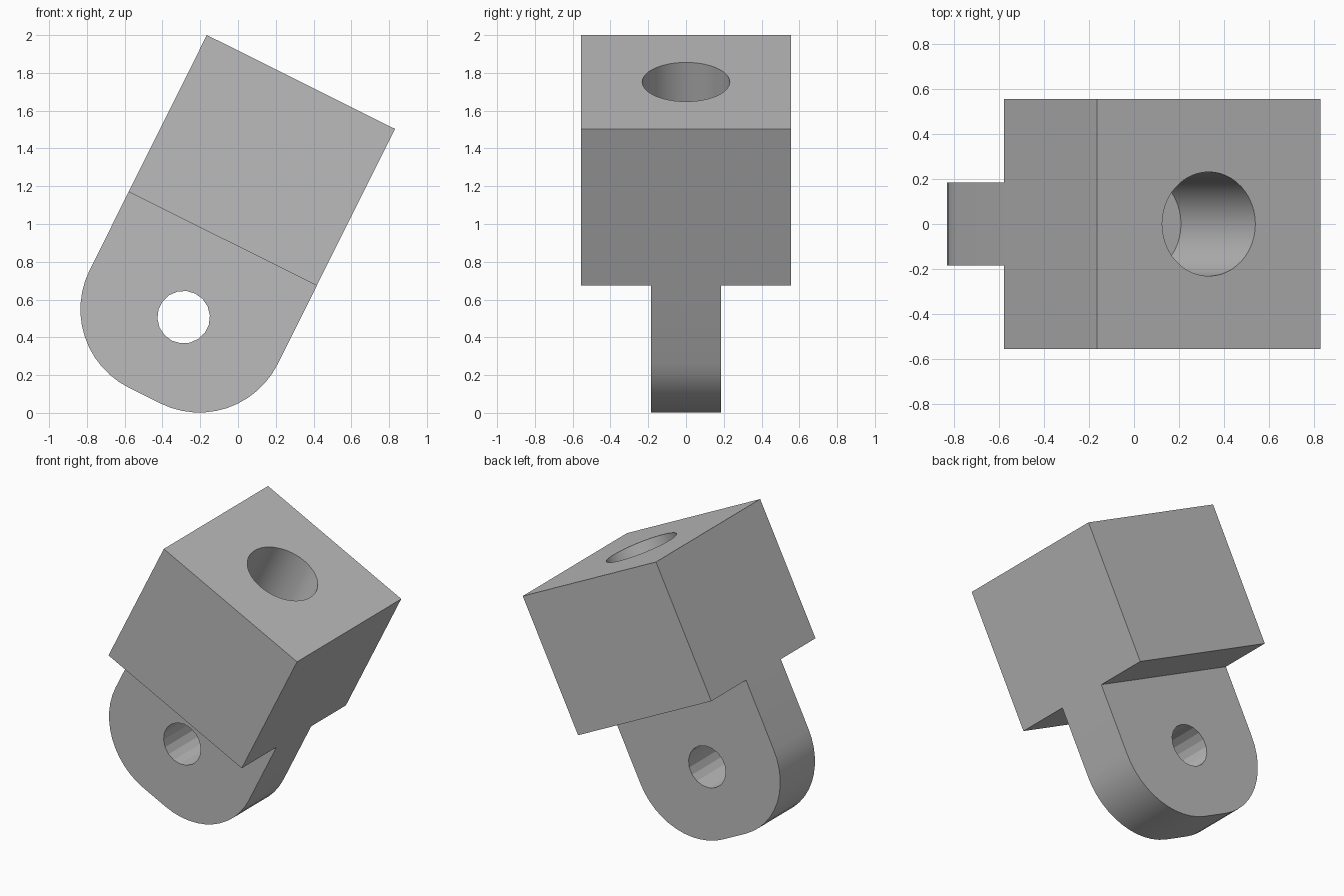
import bpy
import bmesh
import math
from mathutils import Matrix, Vector

default = bpy.data.objects.get("Cube")
if default:
    bpy.data.objects.remove(default, do_unlink=True)

U = 0.1855            # design unit: every dimension is a multiple of it
TILT = math.radians(26.5)

grey = bpy.data.materials.new("plain grey")
grey.use_nodes = True
colour = (0.5, 0.5, 0.5, 1)
grey.diffuse_color = colour
grey.node_tree.nodes["Principled BSDF"].inputs["Base Color"].default_value = colour


def make_object(name, bm):
    bmesh.ops.recalc_face_normals(bm, faces=bm.faces)
    mesh = bpy.data.meshes.new(name)
    bm.to_mesh(mesh)
    bm.free()
    mesh.materials.append(grey)
    obj = bpy.data.objects.new(name, mesh)
    bpy.context.collection.objects.link(obj)
    return obj


def extrude_profile(name, points, depth):
    """Extrude an x-z outline along y, centred on y = 0."""
    bm = bmesh.new()
    face = bm.faces.new([bm.verts.new((x, -depth / 2, z)) for x, z in points])
    new = bmesh.ops.extrude_face_region(bm, geom=[face])["geom"]
    verts = [v for v in new if isinstance(v, bmesh.types.BMVert)]
    bmesh.ops.translate(bm, verts=verts, vec=(0, depth, 0))
    return make_object(name, bm)


def cylinder(name, radius, length, sides, matrix):
    bm = bmesh.new()
    bmesh.ops.create_cone(bm, cap_ends=True, segments=sides, radius1=radius,
                          radius2=radius, depth=length, matrix=matrix)
    obj = make_object(name, bm)
    obj.hide_render = True
    return obj


def combine(target, other, operation):
    """Apply a boolean and discard the helper."""
    bpy.context.view_layer.objects.active = target
    mod = target.modifiers.new(operation, "BOOLEAN")
    mod.operation, mod.solver, mod.object = operation, "EXACT", other
    bpy.ops.object.modifier_apply(modifier=mod.name)
    bpy.data.objects.remove(other, do_unlink=True)


# Square block, its top face centred on the local origin
body = extrude_profile("clevis_block", [(-3 * U, -5 * U), (3 * U, -5 * U),
                                        (3 * U, 0), (-3 * U, 0)], 6 * U)

# Tongue with two rounded lower corners
outline = [(-3 * U, -5 * U), (3 * U, -5 * U)]
STEPS = 12
for side, start in ((1, 0), (-1, -90)):
    for i in range(STEPS + 1):
        a = math.radians(start - 90 * i / STEPS)
        outline.append((side * U / 2 + 2.5 * U * math.cos(a),
                        -7.5 * U + 2.5 * U * math.sin(a)))
tongue = extrude_profile("tongue", outline, 2 * U)
combine(body, tongue, "UNION")

# Blind bore in the top and pin hole through the tongue
bore = cylinder("bore_cutter", 1.25 * U, 8 * U, 48, Matrix())
combine(body, bore, "DIFFERENCE")
pin = cylinder("pin_cutter", 0.75 * U, 4 * U, 18,
               Matrix.Translation((0, 0, -7.5 * U)) @ Matrix.Rotation(math.pi / 2, 4, "X"))
combine(body, pin, "DIFFERENCE")

# Merge coplanar faces, then lean the part over
bm = bmesh.new()
bm.from_mesh(body.data)
bmesh.ops.remove_doubles(bm, verts=bm.verts, dist=0.0001)
bmesh.ops.dissolve_limit(bm, angle_limit=math.radians(0.5), verts=bm.verts, edges=bm.edges)
bm.transform(Matrix.Translation((0.333, 0, 1.752)) @ Matrix.Rotation(TILT, 4, "Y"))
bm.to_mesh(body.data)
bm.free()

# Smooth the curved walls, keep the edges sharp
bpy.ops.object.select_all(action="DESELECT")
body.select_set(True)
bpy.context.view_layer.objects.active = body
bpy.ops.object.shade_smooth_by_angle(angle=math.radians(30))

# The pin hole keeps its facets
centre = Vector((0.333 - 7.5 * U * math.sin(TILT), 0, 1.752 - 7.5 * U * math.cos(TILT)))
for poly in body.data.polygons:
    if all(math.hypot(body.data.vertices[v].co.x - centre.x,
                      body.data.vertices[v].co.z - centre.z) < U for v in poly.vertices):
        poly.use_smooth = False
